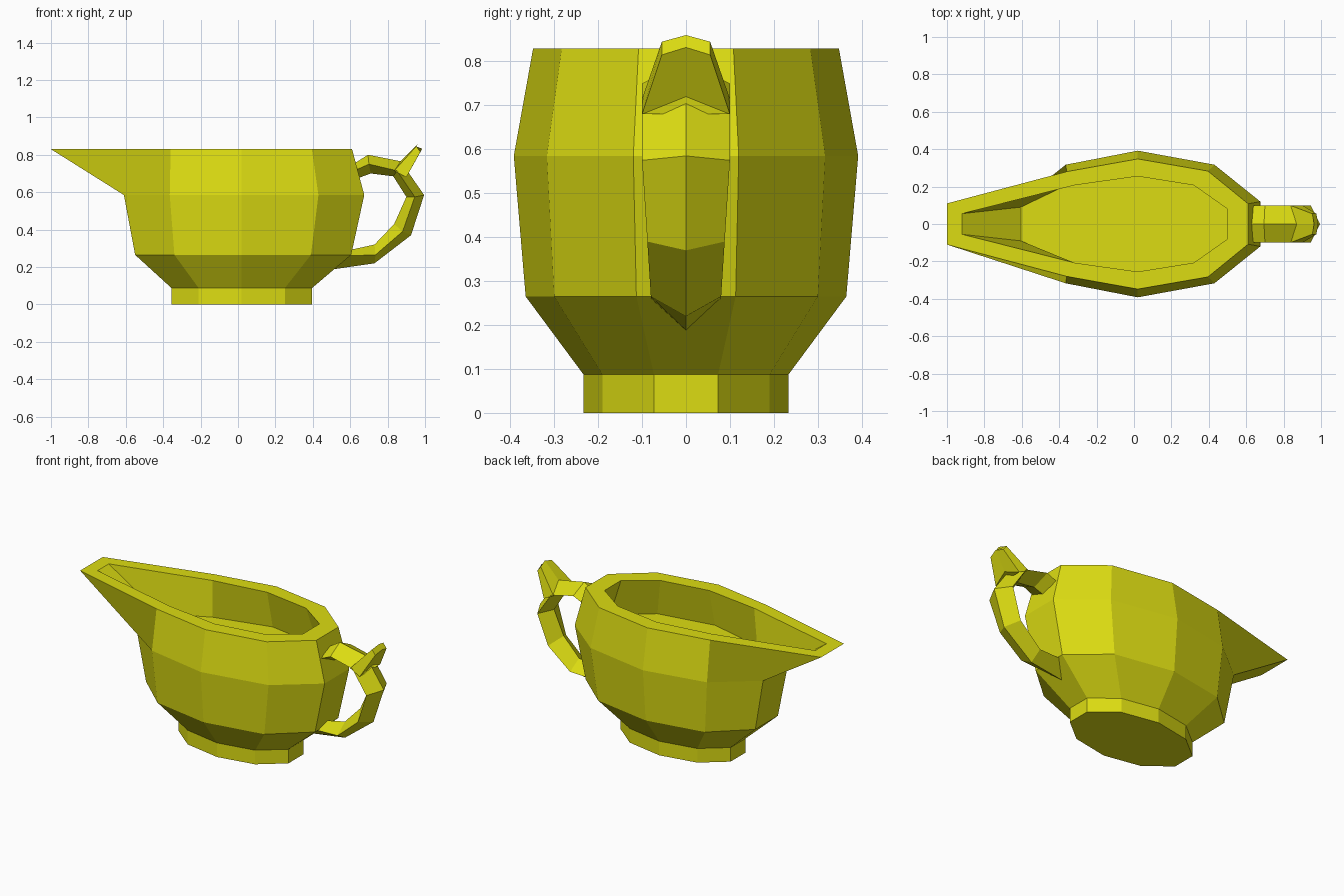
import bpy, bmesh

if "Cube" in bpy.data.objects:
    bpy.data.objects.remove(bpy.data.objects["Cube"])

yellow = bpy.data.materials.new("mustard_yellow")
yellow.diffuse_color = (0.72, 0.72, 0.006, 1)
yellow.use_nodes = True
yellow.node_tree.nodes["Principled BSDF"].inputs["Base Color"].default_value = yellow.diffuse_color


def loft(name, rings):
    """Skin equal-length closed rings and cap both ends."""
    bm = bmesh.new()
    vr = [[bm.verts.new(p) for p in ring] for ring in rings]
    n = len(vr[0])
    for a, b in zip(vr, vr[1:]):
        for i in range(n):
            j = (i + 1) % n
            bm.faces.new((a[i], a[j], b[j], b[i]))
    bm.faces.new(vr[0][::-1])
    bm.faces.new(vr[-1])
    bmesh.ops.recalc_face_normals(bm, faces=bm.faces)
    me = bpy.data.meshes.new(name)
    bm.to_mesh(me)
    bm.free()
    me.materials.append(yellow)
    ob = bpy.data.objects.new(name, me)
    bpy.context.collection.objects.link(ob)
    return ob


def oval(z, half):
    """Ten-sided ring from five points of its +y half."""
    return ([(x, y, z) for x, y in half] +
            [(x, -y, z) for x, y in reversed(half)])


# Jug body: foot, belly, spout rim, inner rim and sunken inner floor
foot = [(-.355, .073), (-.21, .19), (.02, .233), (.25, .19), (.395, .073)]
loft("jug_body", [
    oval(0, foot),
    oval(.087, foot),
    oval(.265, [(-.55, .11), (-.34, .30), (.02, .365), (.39, .30), (.605, .113)]),
    oval(.585, [(-.61, .12), (-.365, .317), (.02, .392), (.43, .317), (.675, .12)]),
    oval(.83, [(-1, .11), (-.36, .28), (.02, .348), (.395, .283), (.61, .108)]),
    oval(.83, [(-.92, .055), (-.32, .207), (.02, .255), (.32, .207), (.5, .08)]),
    oval(.595, [(-.605, .09), (-.33, .222), (.02, .31), (.37, .25), (.58, .09)]),
])

# Handle: diamond sections given as outer ridge, side edge, inner ridge, half width
sections = [
    ((.60, .74), (.61, .71), (.60, .66), .10),
    ((.695, .80), (.70, .75), (.71, .70), .10),
    ((.87, .765), (.85, .715), (.83, .685), .10),
    ((.995, .585), (.945, .575), (.90, .575), .10),
    ((.925, .37), (.88, .39), (.835, .43), .088),
    ((.73, .22), (.735, .265), (.73, .32), .08),
    ((.51, .188), (.58, .26), (.57, .285), .08),
]
loft("handle", [[(o[0], 0, o[1]), (s[0], w, s[1]), (i[0], 0, i[1]), (s[0], -w, s[1])]
                for o, s, i, w in sections])


# Thumb rest: tapering six-sided tab on top of the handle
def tab(front, front_side, back, back_side, w):
    (a, b), (c, d), (e, f), (g, h) = front, front_side, back, back_side
    return [(a, 0, b), (c, w, d), (g, w, h), (e, 0, f), (g, -w, h), (c, -w, d)]


loft("thumb_rest", [
    tab((.85, .745), (.835, .715), (.92, .72), (.90, .68), .10),
    tab((.963, .86), (.953, .845), (.985, .832), (.975, .815), .055),
])
